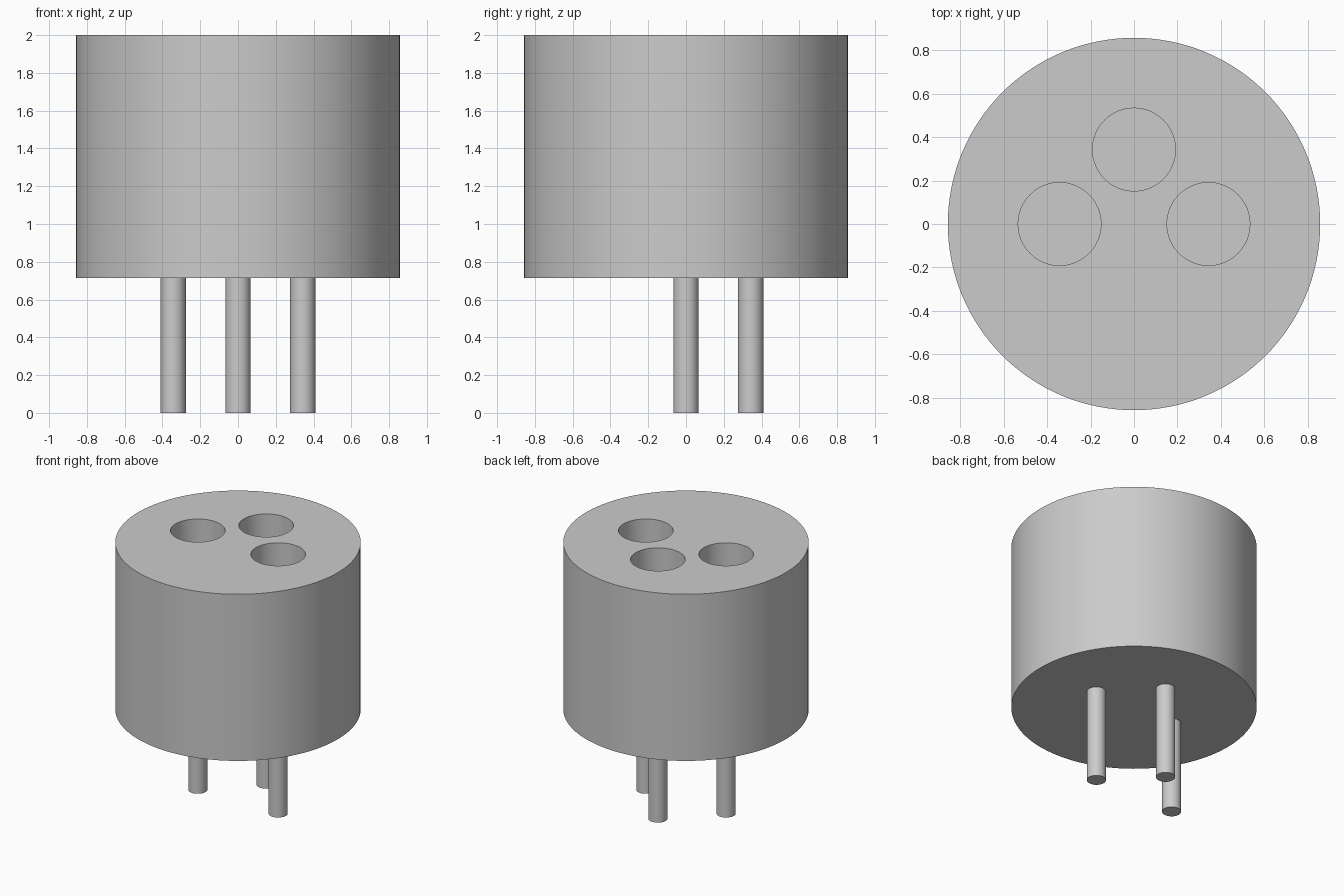
import bpy
import math

if "Cube" in bpy.data.objects:
    bpy.data.objects.remove(bpy.data.objects["Cube"], do_unlink=True)

BASE_Z, TOP_Z = 0.714, 2.0
SPOTS = {"left": (0.343, 0.0), "right": (-0.343, 0.0), "back": (0.0, 0.343)}

grey = bpy.data.materials.new("plain grey")
grey.use_nodes = True
colour = (0.6, 0.6, 0.6, 1.0)
grey.diffuse_color = colour
grey.node_tree.nodes["Principled BSDF"].inputs["Base Color"].default_value = colour


def cylinder(name, radius, bottom, top, spot=(0, 0), sides=64):
    """Upright cylinder between two heights."""
    bpy.ops.mesh.primitive_cylinder_add(
        vertices=sides, radius=radius, depth=top - bottom,
        location=(*spot, (bottom + top) / 2))
    obj = bpy.context.object
    obj.name = name
    obj.data.materials.append(grey)
    return obj


def smooth(obj):
    bpy.ops.object.select_all(action='DESELECT')
    obj.select_set(True)
    bpy.context.view_layer.objects.active = obj
    bpy.ops.object.shade_smooth_by_angle(angle=math.radians(30))


# Round body with three blind sockets in its top
body = cylinder("body", 0.858, BASE_Z, TOP_Z, sides=128)
for side, spot in SPOTS.items():
    cutter = cylinder("socket_cutter_" + side, 0.191, TOP_Z - 0.86, TOP_Z + 0.1, spot)
    cut = body.modifiers.new("socket_" + side, 'BOOLEAN')
    cut.operation = 'DIFFERENCE'
    cut.solver = 'EXACT'
    cut.object = cutter
    bpy.context.view_layer.objects.active = body
    bpy.ops.object.modifier_apply(modifier=cut.name)
    bpy.data.objects.remove(cutter, do_unlink=True)
smooth(body)

# Pins hanging below the sockets
for side, spot in SPOTS.items():
    smooth(cylinder("pin_" + side, 0.067, 0.0, BASE_Z + 0.02, spot, sides=48))
